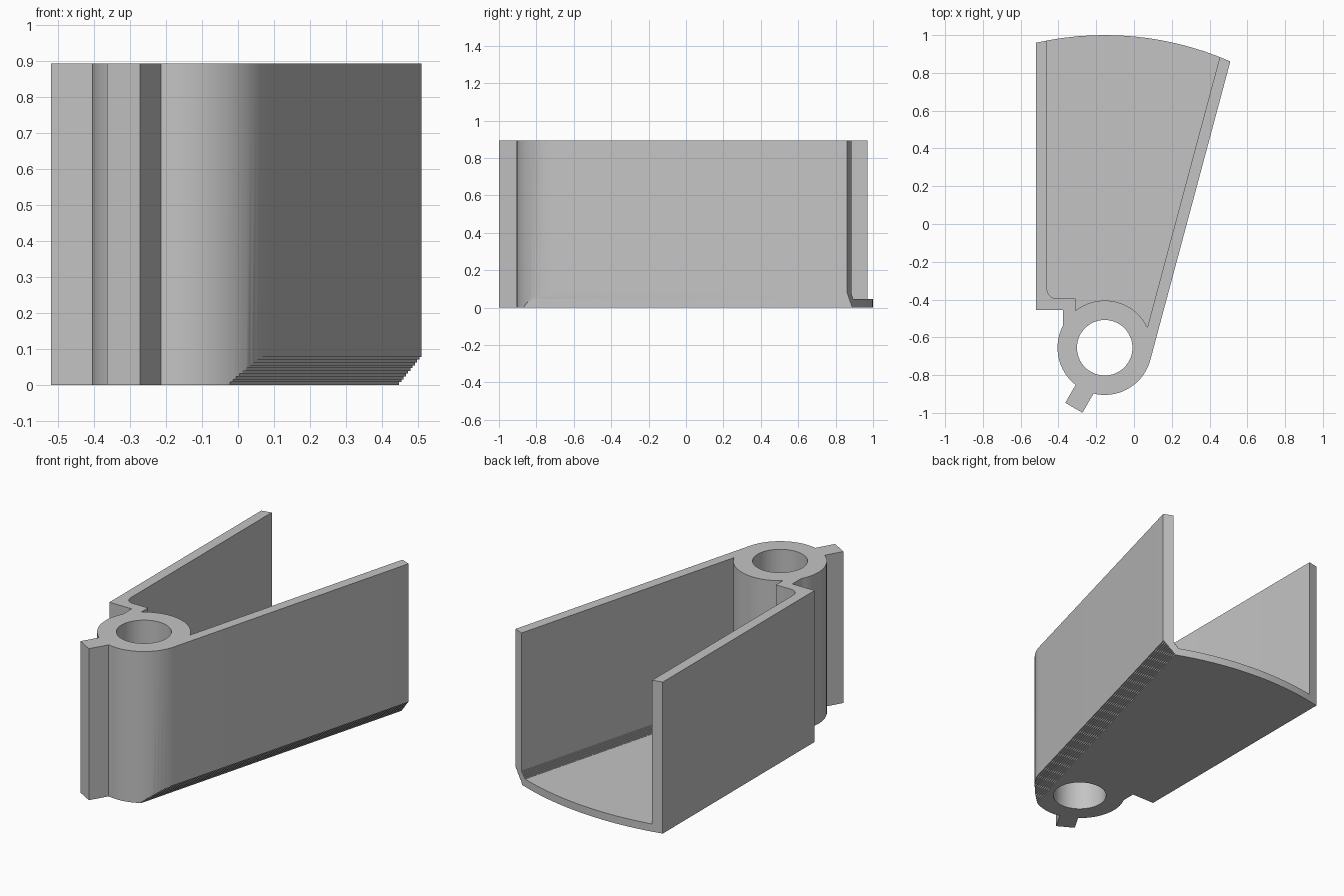
import bpy
import bmesh
from math import sin, cos, acos, asin, radians, degrees
from mathutils import Vector, Matrix

default = bpy.data.objects.get("Cube")
if default:
    bpy.data.objects.remove(default, do_unlink=True)

HEIGHT, WALL, FLOOR = 0.893, 0.06, 0.045
PIVOT = Vector((-0.155, -0.655))
RING, HOLE, REACH = 0.25, 0.147, 1.655
LEFT, BACK = -0.52, -0.455          # outer faces of the straight wall and the short end wall
NECK_L, NECK_R = -0.375, -0.31      # neck between end wall and ring
STEPS, BEVEL, BEVEL_H = 10, 0.067, 0.078
TILT = radians(15)
NORMAL = Vector((cos(TILT), -sin(TILT)))   # outward from the slanted wall
ALONG = Vector((sin(TILT), cos(TILT)))     # along the slanted wall

grey = bpy.data.materials.new("light grey plastic")
grey.use_nodes = True
color = (0.55, 0.55, 0.55, 1)
grey.diffuse_color = color
grey.node_tree.nodes["Principled BSDF"].inputs["Base Color"].default_value = color


def arc(center, radius, a0, a1, n):
    angles = [radians(a0 + (a1 - a0) * i / n) for i in range(n + 1)]
    return [center + radius * Vector((cos(a), sin(a))) for a in angles]


def prism(name, pts, z0, z1, matrix=Matrix()):
    bm = bmesh.new()
    low = [bm.verts.new((p[0], p[1], z0)) for p in pts]
    high = [bm.verts.new((p[0], p[1], z1)) for p in pts]
    bm.faces.new(low)
    bm.faces.new(high)
    for i in range(len(pts)):
        bm.faces.new((low[i - 1], low[i], high[i], high[i - 1]))
    bm.transform(matrix)
    bmesh.ops.recalc_face_normals(bm, faces=bm.faces)
    mesh = bpy.data.meshes.new(name)
    bm.to_mesh(mesh)
    bm.free()
    mesh.materials.append(grey)
    obj = bpy.data.objects.new(name, mesh)
    bpy.context.collection.objects.link(obj)
    return obj


def cut(target, cutter):
    cutter.hide_render = True
    mod = target.modifiers.new("cut", "BOOLEAN")
    mod.operation, mod.solver, mod.object = "DIFFERENCE", "EXACT", cutter
    bpy.context.view_layer.objects.active = target
    bpy.ops.object.modifier_apply(modifier=mod.name)
    bpy.data.objects.remove(cutter, do_unlink=True)


def stair_cutter(name, offset):
    # Staircase section swept along the foot of the slanted wall
    pts = [(0.5, -0.05)]
    for i in range(STEPS):
        u = RING - offset - BEVEL * (1 - i / STEPS)
        pts += [(u, BEVEL_H * i / STEPS if i else -0.05), (u, BEVEL_H * (i + 1) / STEPS)]
    pts.append((0.5, BEVEL_H))
    frame = Matrix(((NORMAL.x, 0, ALONG.x, PIVOT.x),
                    (NORMAL.y, 0, ALONG.y, PIVOT.y),
                    (0, 1, 0, 0), (0, 0, 0, 1)))
    return prism(name, pts, -1, 3, frame)


# Outer outline: end wall, neck, ring with stop tab, slanted wall, curved front edge
tab_dir = Vector((-sin(radians(30)), -cos(radians(30))))
tab_side = Vector((-tab_dir.y, tab_dir.x))
tab_a, tab_b, tab_len = -0.035, 0.07, 0.357
neck_angle = degrees(acos((NECK_L - PIVOT.x) / RING))
outline = [Vector((LEFT, BACK)), Vector((NECK_L, BACK))]
outline += arc(PIVOT, RING, neck_angle, 240 + degrees(asin(tab_a / RING)), 16)
outline += [PIVOT + tab_dir * tab_len + tab_side * s for s in (tab_a, tab_b)]
outline += arc(PIVOT, RING, 240 + degrees(asin(tab_b / RING)), 345, 18)
outline += arc(PIVOT, REACH, degrees(acos(RING / REACH)) - 15,
               degrees(acos((LEFT - PIVOT.x) / REACH)), 14)
housing = prism("tray_housing", outline, 0, HEIGHT)

# Cavity outline: round the ring, rounded inner corner, open past the curved edge
inner = RING - WALL
fillet = 0.05
cavity = arc(PIVOT, RING, degrees(acos(inner / RING)) - 15,
             degrees(acos((NECK_R - PIVOT.x) / RING)), 18)
cavity.append(Vector((NECK_R, BACK + WALL)))
corner = Vector((LEFT + WALL + fillet, BACK + WALL + fillet))
cavity += arc(corner, fillet, 270, 180, 8)
cavity += [Vector((LEFT + WALL, 1.3)), PIVOT + NORMAL * inner + ALONG * 2]
cavity_cutter = prism("cavity_cutter", cavity, FLOOR, HEIGHT + 0.2)
cut(cavity_cutter, stair_cutter("inner_stair_cutter", WALL))
cut(housing, cavity_cutter)

# Stepped bevel outside, then the pivot bore
cut(housing, stair_cutter("outer_stair_cutter", 0))
cut(housing, prism("bore_cutter", arc(PIVOT, HOLE, 0, 354, 59), -0.2, HEIGHT + 0.2))

bpy.ops.object.select_all(action="DESELECT")
housing.select_set(True)
bpy.context.view_layer.objects.active = housing
bpy.ops.object.shade_smooth_by_angle(angle=radians(30))
